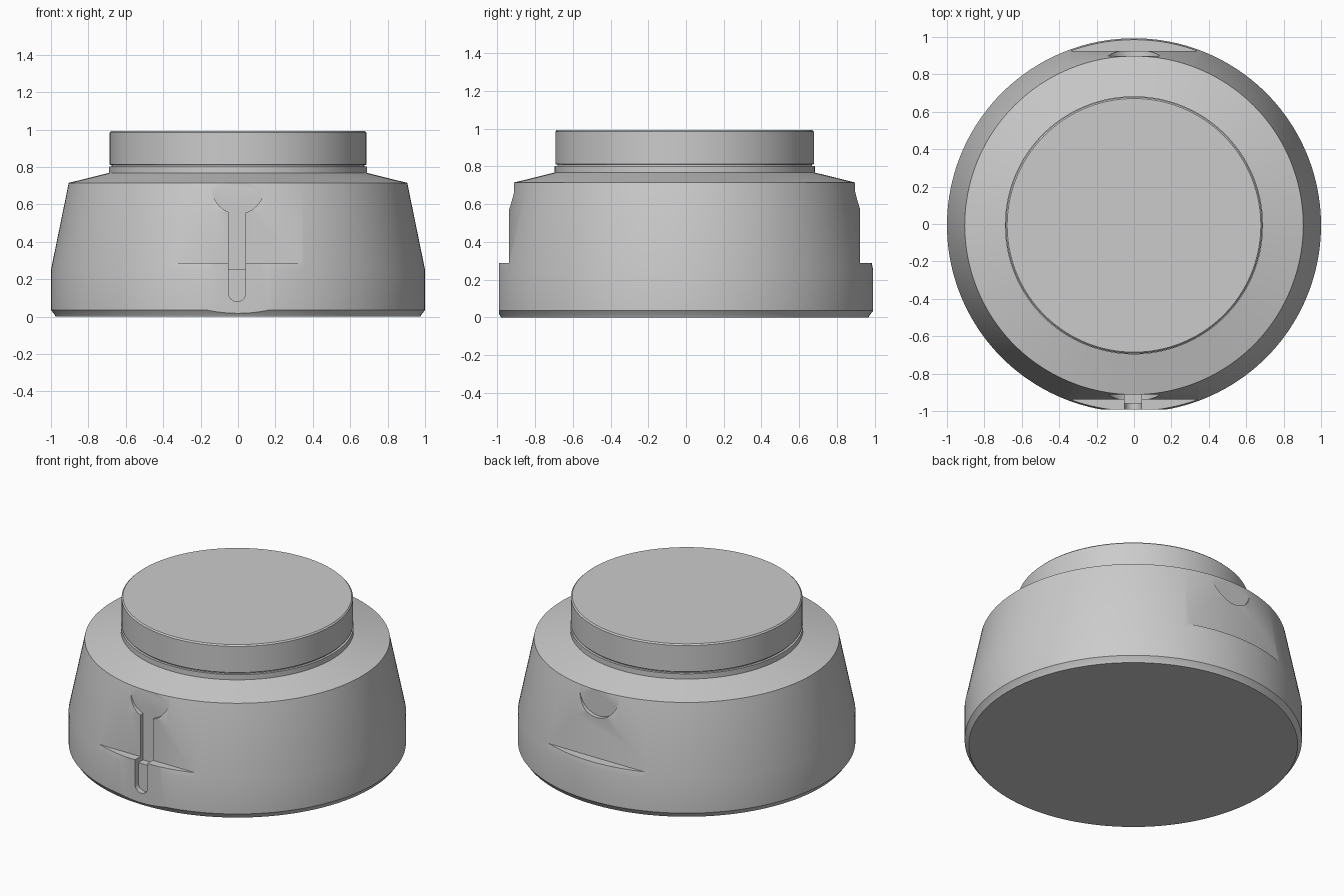
import bpy, bmesh, math

cube = bpy.data.objects.get("Cube")
if cube:
    bpy.data.objects.remove(cube, do_unlink=True)

AXIS_Y = -0.007
SEGMENTS = 160

grey = bpy.data.materials.new("plain grey")
grey.use_nodes = True
GREY = (0.6, 0.6, 0.6, 1)
grey.diffuse_color = GREY
grey.node_tree.nodes["Principled BSDF"].inputs["Base Color"].default_value = GREY


def make_object(name, bm):
    bmesh.ops.recalc_face_normals(bm, faces=bm.faces)
    mesh = bpy.data.meshes.new(name)
    bm.to_mesh(mesh)
    bm.free()
    mesh.materials.append(grey)
    obj = bpy.data.objects.new(name, mesh)
    obj.location.y = AXIS_Y
    bpy.context.collection.objects.link(obj)
    return obj


def lathe(name, profile):
    """Closed solid of revolution from (radius, height) points."""
    bm = bmesh.new()
    rings = []
    for r, z in profile:
        rings.append([bm.verts.new((r * math.cos(a), r * math.sin(a), z))
                      for a in (math.tau * i / SEGMENTS for i in range(SEGMENTS))])
    for low, high in zip(rings, rings[1:]):
        for i in range(SEGMENTS):
            j = (i + 1) % SEGMENTS
            bm.faces.new((low[i], low[j], high[j], high[i]))
    bm.faces.new(rings[0])
    bm.faces.new(rings[-1])
    return make_object(name, bm)


def cut(target, outline, depth, side=-1):
    """Cut an (x, z) outline into the target from outside down to a depth in y."""
    bm = bmesh.new()
    face = bm.faces.new([bm.verts.new((x, side * depth, z)) for x, z in outline])
    out = bmesh.ops.extrude_face_region(bm, geom=[face])["geom"]
    bmesh.ops.translate(bm, vec=(0, side * 0.3, 0),
                        verts=[v for v in out if isinstance(v, bmesh.types.BMVert)])
    cutter = make_object("cutter", bm)
    mod = target.modifiers.new("cut", "BOOLEAN")
    mod.operation = "DIFFERENCE"
    mod.solver = "EXACT"
    mod.object = cutter
    bpy.context.view_layer.objects.active = target
    bpy.ops.object.modifier_apply(modifier=mod.name)
    bpy.data.objects.remove(cutter, do_unlink=True)


def box(half_x, low, high):
    return [(-half_x, low), (half_x, low), (half_x, high), (-half_x, high)]


def arc(cx, cz, r, start, end, steps):
    return [(cx + r * math.cos(a), cz + r * math.sin(a))
            for a in (start + (end - start) * i / steps for i in range(steps + 1))]


# Tapered base with shoulder and low collar
base = lathe("base_body", [(0.975, 0), (0.98, 0.01), (1, 0.035), (1, 0.25),
                           (0.905, 0.715), (0.69, 0.768), (0.69, 0.802)])

# Narrow flat down the front
cut(base, box(0.5, -0.1, 0.9), 0.986)

# Grip flats and thumb notches, front and back
notch = arc(0, 0.69, 0.14, 0, math.tau, 48)[:-1]
for side in (-1, 1):
    cut(base, box(0.6, 0.287, 0.71), 0.931, side)
    cut(base, notch, 0.904, side)

# Front slot: deep above the step, shallower with a round end below
half, mid = 0.045, -0.005
cut(base, [(mid + x, z) for x, z in box(half, 0.255, 0.6)], 0.904)
cut(base, arc(mid, 0.125, half, math.pi, math.tau, 16)
    + [(mid + half, 0.3), (mid - half, 0.3)], 0.952)

# Round cap standing on a thin recessed neck
neck = lathe("cap_neck", [(0.675, 0.79), (0.675, 0.82)])
cap = lathe("cap", [(0.682, 0.81), (0.686, 0.814), (0.686, 0.985), (0.678, 0.993)])

# Smooth shading with sharp edges kept
for obj in (base, neck, cap):
    bpy.ops.object.select_all(action="DESELECT")
    obj.select_set(True)
    bpy.context.view_layer.objects.active = obj
    bpy.ops.object.shade_smooth_by_angle(angle=math.radians(25))
